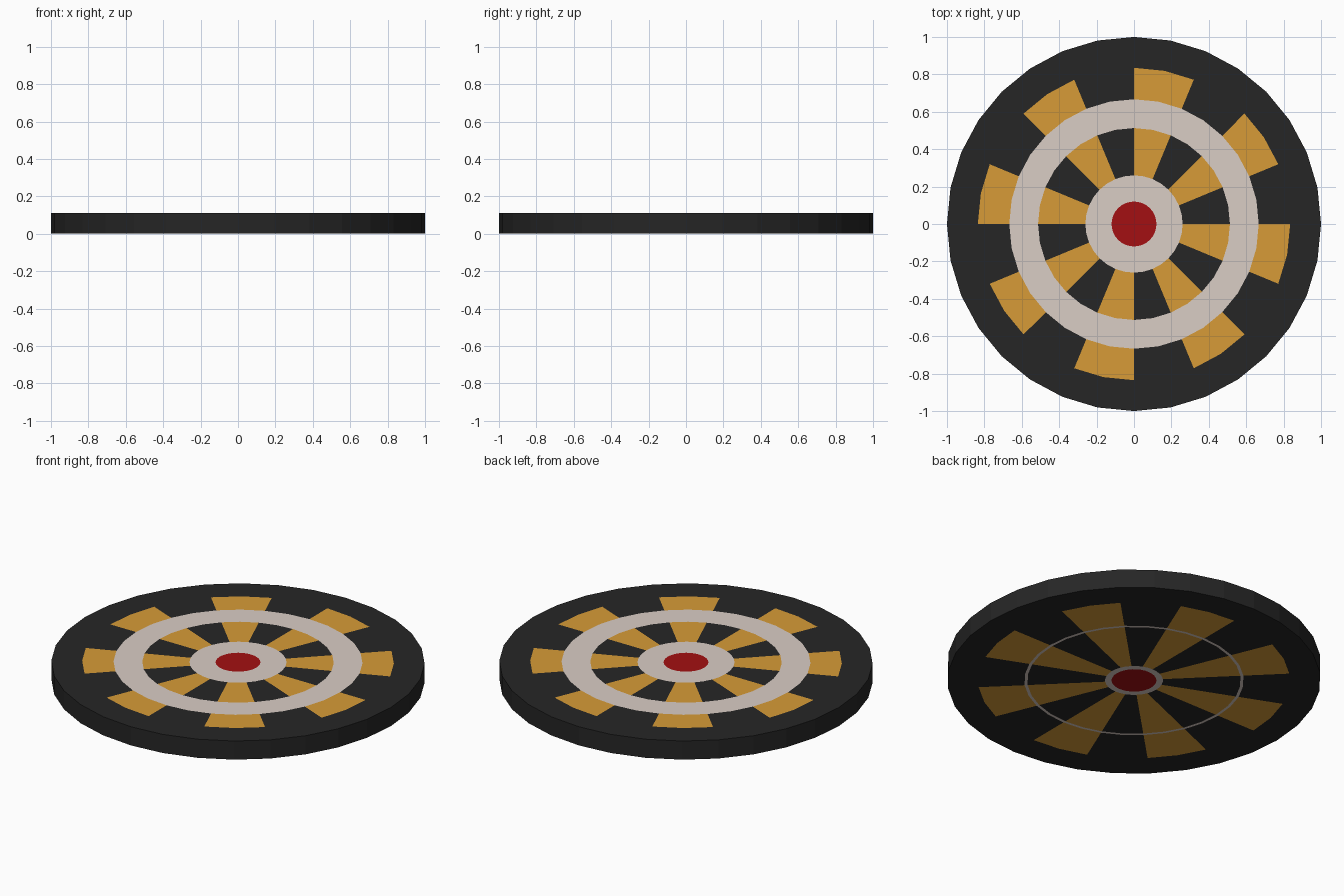
import bpy, bmesh, math

if "Cube" in bpy.data.objects:
    bpy.data.objects.remove(bpy.data.objects["Cube"])

SIDES = 32
HEIGHT = 0.11


def material(name, r, g, b):
    m = bpy.data.materials.new(name)
    m.diffuse_color = (r, g, b, 1)
    m.use_nodes = True
    m.node_tree.nodes["Principled BSDF"].inputs["Base Color"].default_value = m.diffuse_color
    return m


BLACK, GOLD, WHITE, RED = range(4)
MATS = [material("black", 0.019, 0.019, 0.019),
        material("gold", 0.68, 0.33, 0.038),
        material("warm_white", 0.70, 0.61, 0.56),
        material("red", 0.37, 0.005, 0.006)]
WEDGE = "wedge"  # alternating gold and black sectors

# Concentric bands of each face: (outer radius, colour), from the centre out
TOP = [(0.12, RED), (0.26, WHITE), (0.513, WEDGE), (0.667, WHITE),
       (0.835, WEDGE), (1.0, BLACK)]
BOTTOM = [(0.12, RED), (0.155, WHITE), (0.572, WEDGE), (0.588, WHITE),
          (0.835, WEDGE), (1.0, BLACK)]


def band_colour(colour, i):
    if colour != WEDGE:
        return colour
    return GOLD if (i // 2) % 2 else BLACK  # each sector spans two segments


def circle(bm, r, z):
    return [bm.verts.new((r * math.cos(2 * math.pi * i / SIDES),
                          r * math.sin(2 * math.pi * i / SIDES), z))
            for i in range(SIDES)]


def build_face(bm, bands, z):
    """Flat disc of coloured bands; returns its outer loop."""
    inner = circle(bm, bands[0][0], z)
    bm.faces.new(inner).material_index = bands[0][1]
    for r, colour in bands[1:]:
        outer = circle(bm, r, z)
        for i in range(SIDES):
            j = (i + 1) % SIDES
            f = bm.faces.new((inner[i], outer[i], outer[j], inner[j]))
            f.material_index = band_colour(colour, i)
        inner = outer
    return inner


bm = bmesh.new()
# Painted top and underside
top = build_face(bm, TOP, HEIGHT)
bottom = build_face(bm, BOTTOM, 0)
# Black rim
for i in range(SIDES):
    j = (i + 1) % SIDES
    bm.faces.new((bottom[i], bottom[j], top[j], top[i])).material_index = BLACK
bmesh.ops.recalc_face_normals(bm, faces=bm.faces[:])

mesh = bpy.data.meshes.new("target_board")
bm.to_mesh(mesh)
bm.free()
for m in MATS:
    mesh.materials.append(m)
board = bpy.data.objects.new("target_board", mesh)
bpy.context.collection.objects.link(board)
